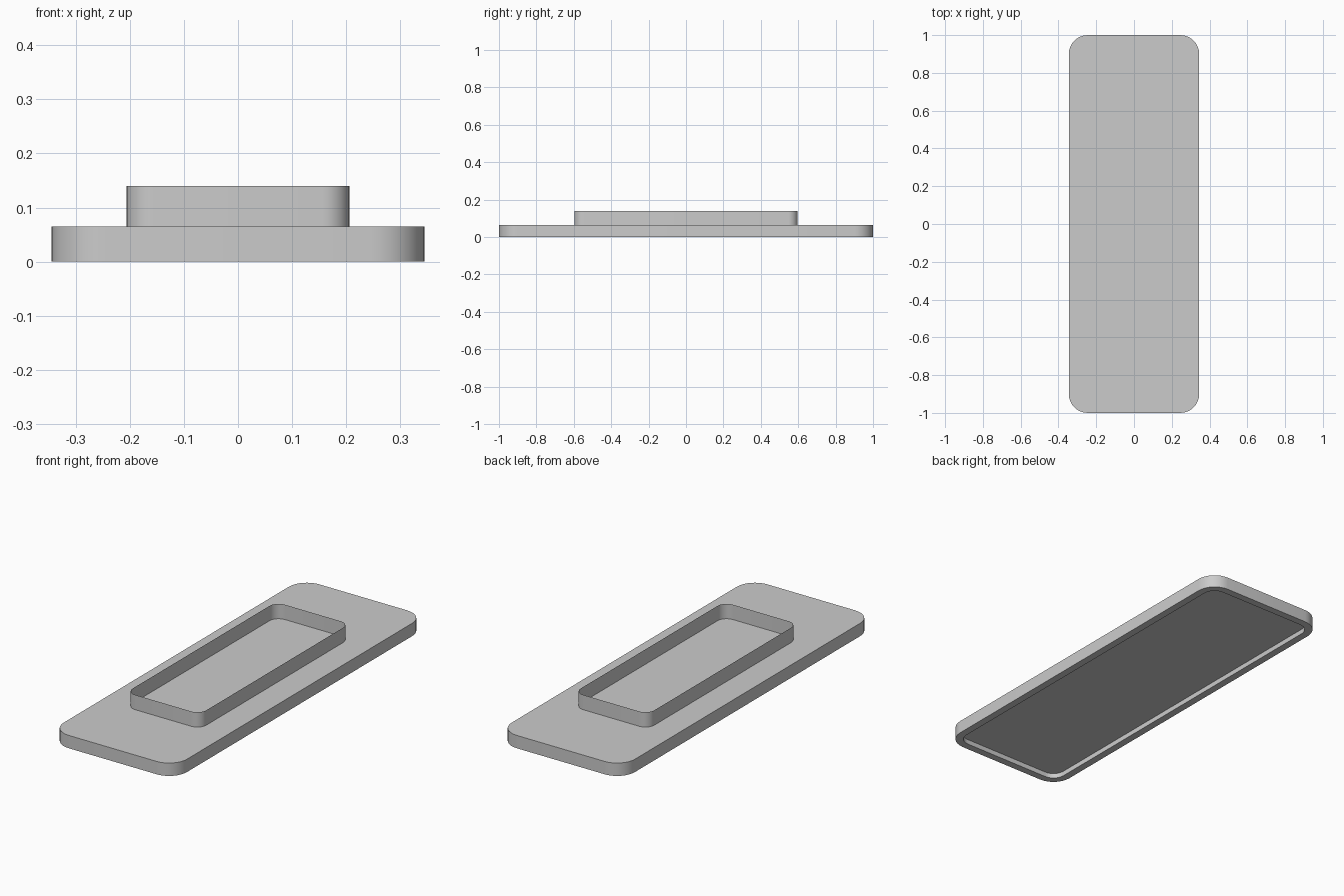
import bpy
import bmesh
from math import sin, cos, pi

cube = bpy.data.objects.get("Cube")
if cube:
    bpy.data.objects.remove(cube, do_unlink=True)

grey = bpy.data.materials.new("plain grey")
grey.use_nodes = True
COLOUR = (0.6, 0.6, 0.6, 1)
grey.diffuse_color = COLOUR
grey.node_tree.nodes["Principled BSDF"].inputs["Base Color"].default_value = COLOUR


def rounded_loop(bm, half_x, half_y, radius, z, steps=8):
    """Ring of vertices around a rounded rectangle, counter-clockwise."""
    ring = []
    for corner, (sx, sy) in enumerate([(1, 1), (-1, 1), (-1, -1), (1, -1)]):
        for i in range(steps + 1):
            a = (corner + i / steps) * pi / 2
            ring.append(bm.verts.new((sx * (half_x - radius) + radius * cos(a),
                                      sy * (half_y - radius) + radius * sin(a), z)))
    return ring


def bridge(bm, lower, upper):
    n = len(lower)
    for i in range(n):
        j = (i + 1) % n
        bm.faces.new((lower[i], lower[j], upper[j], upper[i]))


def finish(bm, name):
    mesh = bpy.data.meshes.new(name)
    bm.to_mesh(mesh)
    bm.free()
    obj = bpy.data.objects.new(name, mesh)
    bpy.context.collection.objects.link(obj)
    mesh.materials.append(grey)
    bpy.ops.object.select_all(action='DESELECT')
    obj.select_set(True)
    bpy.context.view_layer.objects.active = obj
    bpy.ops.object.shade_smooth_by_angle(angle=pi / 6)
    return obj


HALF_X, HALF_Y, CORNER = 0.345, 1.0, 0.1
TOP, RIM, RECESS = 0.065, 0.038, 0.025

# Base plate with a shallow recess under it
bm = bmesh.new()
top = rounded_loop(bm, HALF_X, HALF_Y, CORNER, TOP)
foot = rounded_loop(bm, HALF_X, HALF_Y, CORNER, 0)
inner = [rounded_loop(bm, HALF_X - RIM, HALF_Y - RIM, CORNER - RIM, z) for z in (0, RECESS)]
bm.faces.new(top)
bridge(bm, foot, top)
bridge(bm, inner[0], foot)
bridge(bm, inner[1], inner[0])
bm.faces.new(reversed(inner[1]))
finish(bm, "base_plate")

# Thin open collar standing on the plate
bm = bmesh.new()
bridge(bm, *[rounded_loop(bm, 0.206, 0.597, 0.05, z) for z in (TOP, 0.14)])
finish(bm, "collar_wall")
